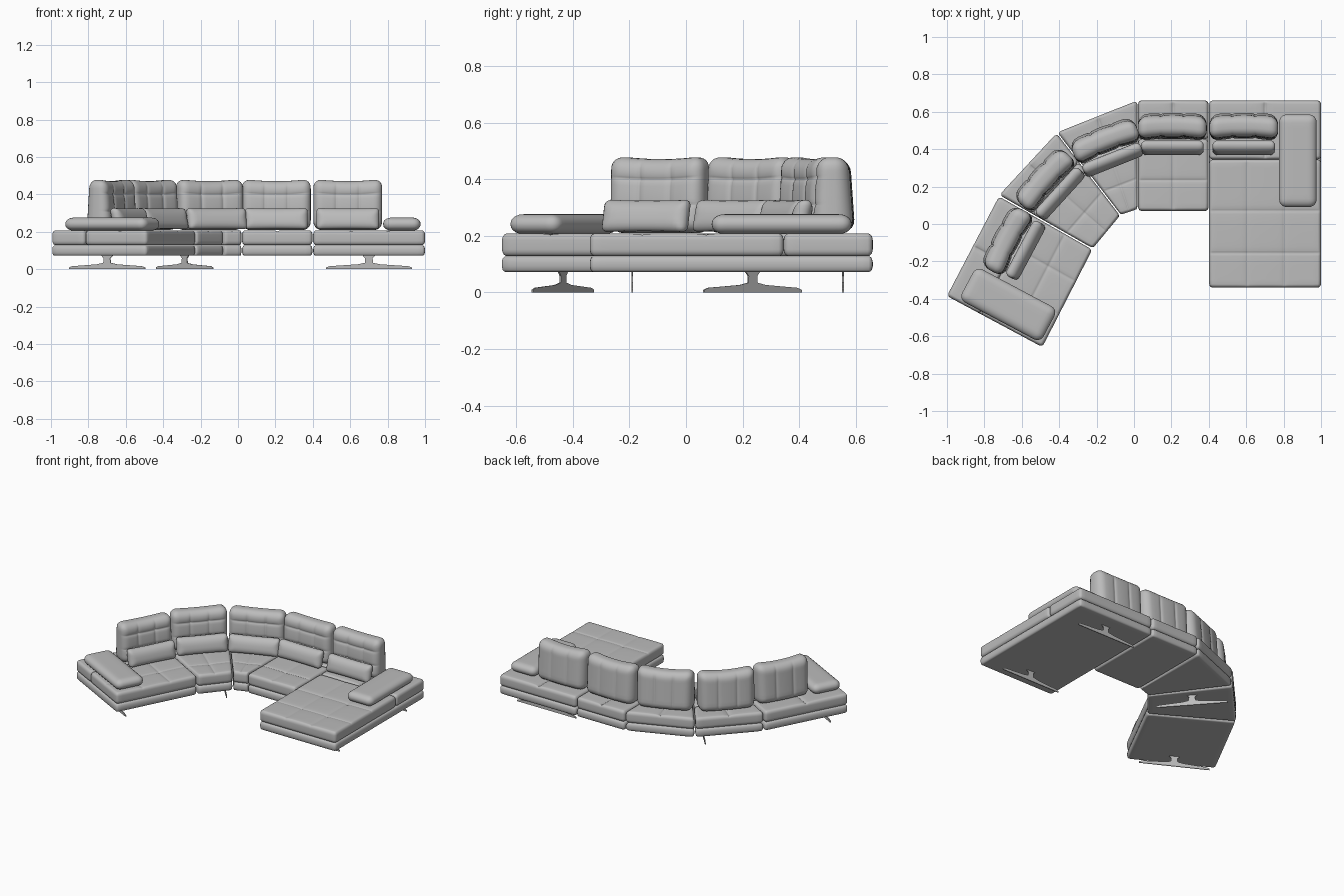
import bpy, bmesh, math
from mathutils import Vector, Matrix

cube = bpy.data.objects.get("Cube")
if cube:
    bpy.data.objects.remove(cube, do_unlink=True)


def material(name, rgb):
    m = bpy.data.materials.new(name)
    m.use_nodes = True
    m.diffuse_color = (*rgb, 1)
    m.node_tree.nodes["Principled BSDF"].inputs["Base Color"].default_value = (*rgb, 1)
    return m


GREY = material("soft grey", (0.5, 0.5, 0.5))


def finish(name, bm, smooth):
    bmesh.ops.recalc_face_normals(bm, faces=bm.faces)
    for f in bm.faces:
        f.smooth = smooth
    mesh = bpy.data.meshes.new(name)
    bm.to_mesh(mesh)
    bm.free()
    mesh.materials.append(GREY)
    ob = bpy.data.objects.new(name, mesh)
    bpy.context.scene.collection.objects.link(ob)
    return ob


def grid_lines(length, edge, seams):
    """Sample positions: dense at rounded edges and seams."""
    half = length / 2
    out = []
    for k in range(6):
        e = half - edge * (1 - math.cos(k * math.pi / 10))
        out += [e, -e]
    inner = half - edge
    n = max(2, round(2 * inner / 0.025))
    out += [inner * (2 * i / n - 1) for i in range(n + 1)]
    for s in seams:
        out += [s + o for o in (-0.012, -0.006, 0, 0.006, 0.012)]
    out.sort()
    keep = [out[0]]
    for v in out[1:]:
        if v - keep[-1] > 0.0008:
            keep.append(v)
    keep[-1] = half
    return keep


def pad(name, size, edge, corner, place, su=(), sv=(), groove=0.006, back=()):
    """Rounded upholstered block; seams sink into the top, back seams into the underside."""
    w, d, t = size
    re, rv = edge
    xs, ys = grid_lines(w, re, su), grid_lines(d, re, sv)
    bm = bmesh.new()

    def sink(p, seams):
        return sum(groove * (0.5 * math.exp(-((p - s) / 0.006) ** 2)
                             + 0.5 * math.exp(-abs(p - s) / 0.025)) for s in seams)

    def point(x, y, side):
        dist = min(w / 2 - abs(x), d / 2 - abs(y))
        q = min(max(dist / re, 0), 1)
        h = t / 2 - rv + rv * math.sqrt(1 - (1 - q) ** 2)
        h -= q * (sink(x, su) + sink(y, sv) if side > 0 else sink(x, back))
        dx, dy = abs(x) - w / 2 + corner, abs(y) - d / 2 + corner
        if dx > 0 and dy > 0:
            k = max(dx, dy) / math.hypot(dx, dy)
            x = math.copysign(w / 2 - corner + dx * k, x)
            y = math.copysign(d / 2 - corner + dy * k, y)
        return bm.verts.new(place(x, y, side * h))

    top, bot = [[[point(x, y, s) for y in ys] for x in xs] for s in (1, -1)]
    nx, ny = len(xs) - 1, len(ys) - 1
    for i in range(nx):
        for j in range(ny):
            ring = ((i, j), (i + 1, j), (i + 1, j + 1), (i, j + 1))
            bm.faces.new([top[a][b] for a, b in ring])
            bm.faces.new([bot[a][b] for a, b in reversed(ring)])
    rim = ([(i, 0) for i in range(nx)] + [(nx, j) for j in range(ny)]
           + [(i, ny) for i in range(nx, 0, -1)] + [(0, j) for j in range(ny, 0, -1)])
    for (a, b), (c, e) in zip(rim, rim[1:] + rim[:1]):
        bm.faces.new((bot[a][b], bot[c][e], top[c][e], top[a][b]))
    return finish(name, bm, True)


def quad_pad(name, quad, z0, z1, edge, corner, su=(), sv=(), groove=0.006):
    """Pad fitted to a plan quad: front left, front right, back right, back left.
    Seams are given as fractions of the width and depth."""
    fl, fr, br, bl = [Vector(p) for p in quad]
    w = ((fr - fl).length + (br - bl).length) / 2
    d = ((bl - fl).length + (br - fr).length) / 2

    def place(x, y, z):
        s = x / w + 0.5
        p = fl.lerp(fr, s).lerp(bl.lerp(br, s), y / d + 0.5)
        return (p.x, p.y, (z0 + z1) / 2 + z)

    return pad(name, (w, d, z1 - z0), edge, corner, place,
               [(s - 0.5) * w for s in su], [(s - 0.5) * d for s in sv], groove)


def slice_quad(quad, a, b):
    fl, fr, br, bl = [Vector(p) for p in quad]
    return fl.lerp(bl, a), fr.lerp(br, a), fr.lerp(br, b), fl.lerp(bl, b)


# Seat modules: plan, ledge start, width seams, depth seams
modules = {
    "chaise": ([(0.402, -0.34), (1, -0.34), (1, 0.66), (0.402, 0.66)],
               0.685, (0.34, 0.67), (0.27, 0.6)),
    "middle": ([(0.022, 0.07), (0.398, 0.07), (0.398, 0.66), (0.022, 0.66)],
               0.65, (0.5,), (0.43,)),
    "wedge": ([(-0.07, 0.05), (0.018, 0.08), (0.018, 0.66), (-0.41, 0.49)],
              0.65, (0.5,), (0.43,)),
    "angled": ([(-0.22, -0.13), (-0.075, 0.045), (-0.414, 0.485), (-0.72, 0.155)],
               0.65, (0.5,), (0.43,)),
    "end": ([(-0.49, -0.658), (-0.223, -0.137), (-0.722, 0.147), (-1, -0.385)],
            0.65, (0.33, 0.67), (0.45,)),
}
for name, (quad, cut, su, sv) in modules.items():
    quad_pad(name + "_base", quad, 0.072, 0.127, (0.014, 0.02), 0.02)
    quad_pad(name + "_seat", slice_quad(quad, 0, cut), 0.128, 0.208,
             (0.018, 0.024), 0.022, su, sv)
    quad_pad(name + "_ledge", slice_quad(quad, cut, 1), 0.128, 0.208,
             (0.018, 0.024), 0.022, (0.5,), (), 0.012)


# Back cushions, each with a lumbar pillow in front
def frame(cx, cy, degrees):
    return Matrix.Translation((cx, cy, 0)) @ Matrix.Rotation(math.radians(degrees), 4, "Z")


def back_set(label, cx, cy, degrees):
    m = frame(cx, cy, degrees)
    w, h = 0.368, 0.27

    def place_back(x, y, z):
        k = 2 * y / h
        saddle = 0.012 * (k + 1) / 2 * ((2 * x / w) ** 2 - 0.7)
        bow = 0.012 * (2 * x / w) ** 2
        return m @ Vector((x, -z * (1 - 0.14 * k) - bow + 0.005, 0.344 + y + saddle))

    pad(label + "_back_cushion", (w, h, 0.13), (0.05, 0.05), 0.045, place_back,
        (-w / 6, w / 6), (0.06, -0.035), 0.009, (-w / 6, w / 6))

    def place_lumbar(x, y, z):
        flare = 1 + 0.06 * (2 * x / 0.335) ** 2
        return m @ Vector((x, -z - 0.112 + 0.25 * y, 0.27 + y * flare))

    pad(label + "_lumbar_pillow", (0.335, 0.108, 0.07), (0.045, 0.031), 0.02, place_lumbar)


for spot in (("chaise", 0.587, 0.52, 0), ("middle", 0.205, 0.52, 0),
             ("wedge", -0.155, 0.447, 21.6), ("angled", -0.478, 0.238, 47.6),
             ("end", -0.678, -0.088, 62)):
    back_set(*spot)

# Flat armrest cushions
for label, cx, cy, degrees in (("left", 0.876, 0.338, 0), ("right", -0.672, -0.43, 62)):
    m = frame(cx, cy, degrees)
    plan = [(m @ Vector((0.1 * a, 0.247 * b, 0))).xy
            for a, b in ((-1, -1), (1, -1), (1, 1), (-1, 1))]
    quad_pad(label + "_armrest", plan, 0.206, 0.276, (0.045, 0.032), 0.04)

# Thin plate legs with a spreading foot
half = [(0.23, 0), (0.23, 0.009), (0.21, 0.016), (0.06, 0.026),
        (0.022, 0.034), (0.02, 0.058), (0.036, 0.075)]
outline = half + [(-x, z) for x, z in reversed(half)]
for label, cx, cy, degrees in (("chaise_front", 0.7, -0.19, 0), ("chaise_rear", 0.7, 0.555, 0),
                               ("angled", -0.285, 0.235, -48.5), ("end", -0.7, -0.435, -28)):
    bm = bmesh.new()
    face = bm.faces.new([bm.verts.new((x, -0.003, z)) for x, z in outline])
    ext = bmesh.ops.extrude_face_region(bm, geom=[face])
    bmesh.ops.translate(bm, vec=(0, 0.006, 0),
                        verts=[v for v in ext["geom"] if isinstance(v, bmesh.types.BMVert)])
    bm.transform(frame(cx, cy, degrees))
    finish(label + "_leg", bm, False)
